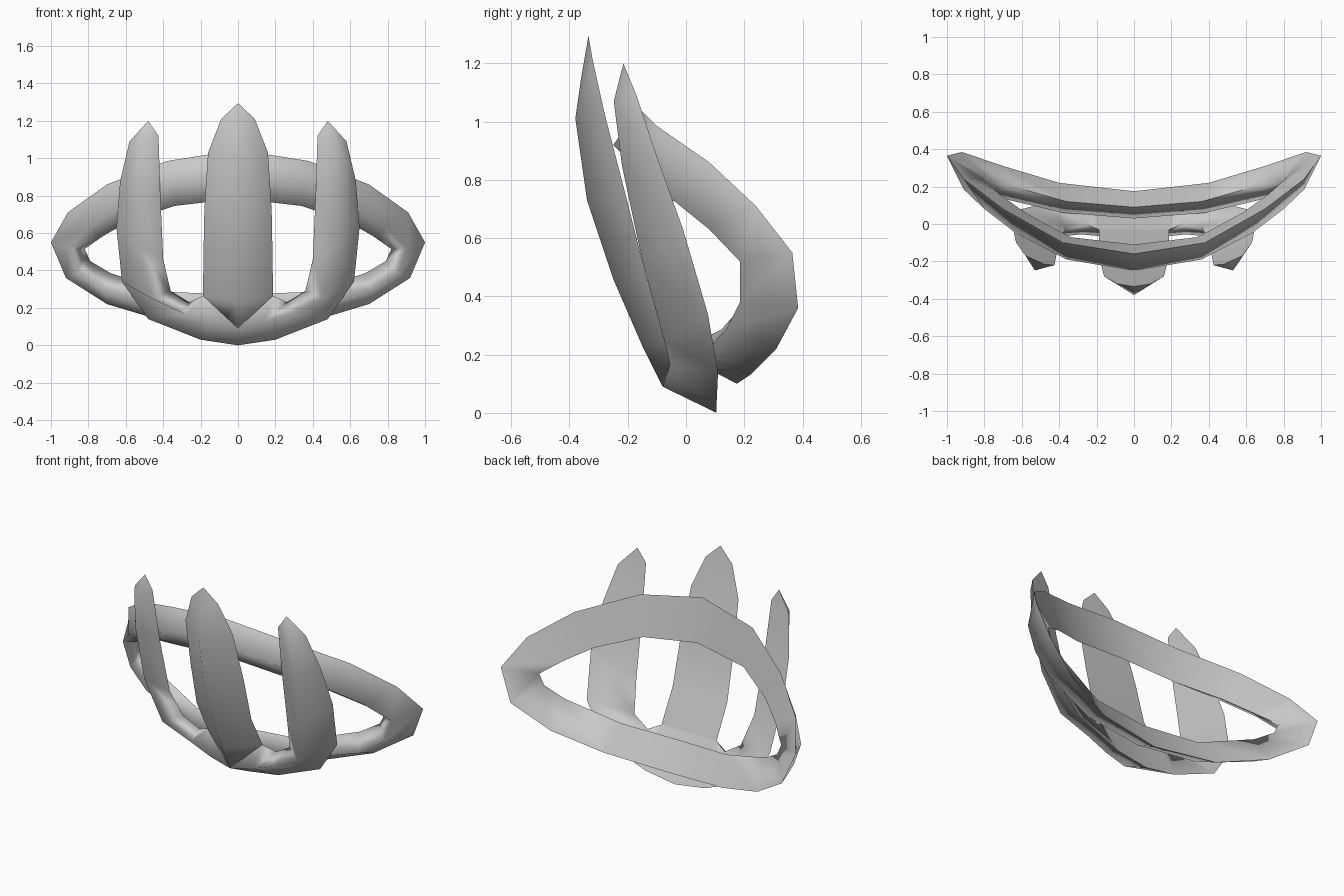
import bpy
import bmesh
import math

default_cube = bpy.data.objects.get("Cube")
if default_cube:
    bpy.data.objects.remove(default_cube, do_unlink=True)

# One plain grey for every part
grey = bpy.data.materials.new("plain grey")
grey.use_nodes = True
colour = (0.6, 0.6, 0.6, 1)
grey.diffuse_color = colour
grey.node_tree.nodes["Principled BSDF"].inputs["Base Color"].default_value = colour


def flip(point):
    """Mirror a point to the other side."""
    return (-point[0], point[1], point[2])


def mirror_sections(sections, skip_first):
    """Continue a half chain, which ends on the centre line, on the other side."""
    other = [[flip(p) for p in section] for section in reversed(sections[:-1])]
    if skip_first:
        other = other[:-1]
    return sections + other


def loft(name, sections, smooth_angle, closed=False):
    """Skin a chain of three-point sections into a smooth-shaded solid."""
    bm = bmesh.new()
    rings = [[bm.verts.new(p) for p in section] for section in sections]
    pairs = list(zip(rings, rings[1:]))
    if closed:
        pairs.append((rings[-1], rings[0]))
    for first, second in pairs:
        for i in range(len(first)):
            j = (i + 1) % len(first)
            bm.faces.new((first[i], first[j], second[j], second[i]))
    if not closed:
        bm.faces.new(rings[0])
        bm.faces.new(rings[-1])
    # Collapse the pointed tips into single vertices
    bmesh.ops.remove_doubles(bm, verts=bm.verts, dist=0.0005)
    bmesh.ops.recalc_face_normals(bm, faces=bm.faces)
    mesh = bpy.data.meshes.new(name)
    bm.to_mesh(mesh)
    bm.free()
    mesh.materials.append(grey)
    obj = bpy.data.objects.new(name, mesh)
    bpy.context.collection.objects.link(obj)
    bpy.ops.object.select_all(action="DESELECT")
    obj.select_set(True)
    bpy.context.view_layer.objects.active = obj
    bpy.ops.object.shade_smooth_by_angle(angle=math.radians(smooth_angle))


# Eye-shaped ring: outer, front and inner edge, from top centre to bottom centre
outer_edge = [(0, -.16, 1.045), (.38, -.1, .985), (.7, .08, .86),
              (.91, .24, .71), (1, .365, .55), (.92, .385, .36),
              (.7, .31, .22), (.4, .22, .13), (0, .175, .1)]
front_edge = [(0, -.25, .92), (.36, -.19, .87), (.63, -.05, .735),
              (.8, .08, .63), (.91, .185, .52), (.86, .185, .38),
              (.72, .14, .29), (.38, .06, .2), (0, .03, .175)]
inner_edge = [(0, -.11, .785), (.34, -.07, .745), (.58, .06, .665),
              (.72, .16, .585), (.82, .25, .515), (.79, .245, .45),
              (.68, .21, .385), (.36, .12, .285), (0, .09, .27)]
half_ring = [list(section) for section in zip(outer_edge, front_edge, inner_edge)]
loft("eye_shaped_ring", mirror_sections(half_ring, skip_first=True), 113, closed=True)

# Side prongs and the base joining them: inner edge, ridge, outer edge
tip = (.48, -.215, 1.2)
half_fork = [
    [tip, tip, tip],
    [(.425, -.22, 1.12), (.53, -.248, 1.07), (.58, -.17, 1.09)],
    [(.415, -.165, .8), (.54, -.22, .85), (.63, -.1, .88)],
    [(.4, -.09, .46), (.53, -.15, .52), (.65, -.01, .63)],
    [(.36, -.015, .29), (.46, -.075, .25), (.62, .075, .34)],
    [(.26, 0, .23), (.28, -.055, .165), (.48, .11, .14)],
    [(.187, -.03, .265), (.14, -.07, .12), (.2, .105, .03)],
    [(0, -.03, .265), (0, -.08, .09), (0, .105, 0)],
]
loft("side_prongs_and_base", mirror_sections(half_fork, skip_first=False), 115)

# Centre prong: half width, edge depth, edge height, ridge depth, ridge height
prong_rows = [
    (0, -.335, 1.295, -.335, 1.295),
    (.09, -.32, 1.21, -.36, 1.15),
    (.16, -.28, 1.03, -.38, 1.01),
    (.18, -.2, .72, -.34, .73),
    (.185, -.135, .46, -.25, .46),
    (.187, -.03, .265, -.15, .23),
    (.12, 0, .11, -.08, .09),
]
prong = []
for width, edge_y, edge_z, ridge_y, ridge_z in prong_rows:
    side = (width, edge_y, edge_z)
    prong.append([side, (0, ridge_y, ridge_z), flip(side)])
loft("centre_prong", prong, 100)
